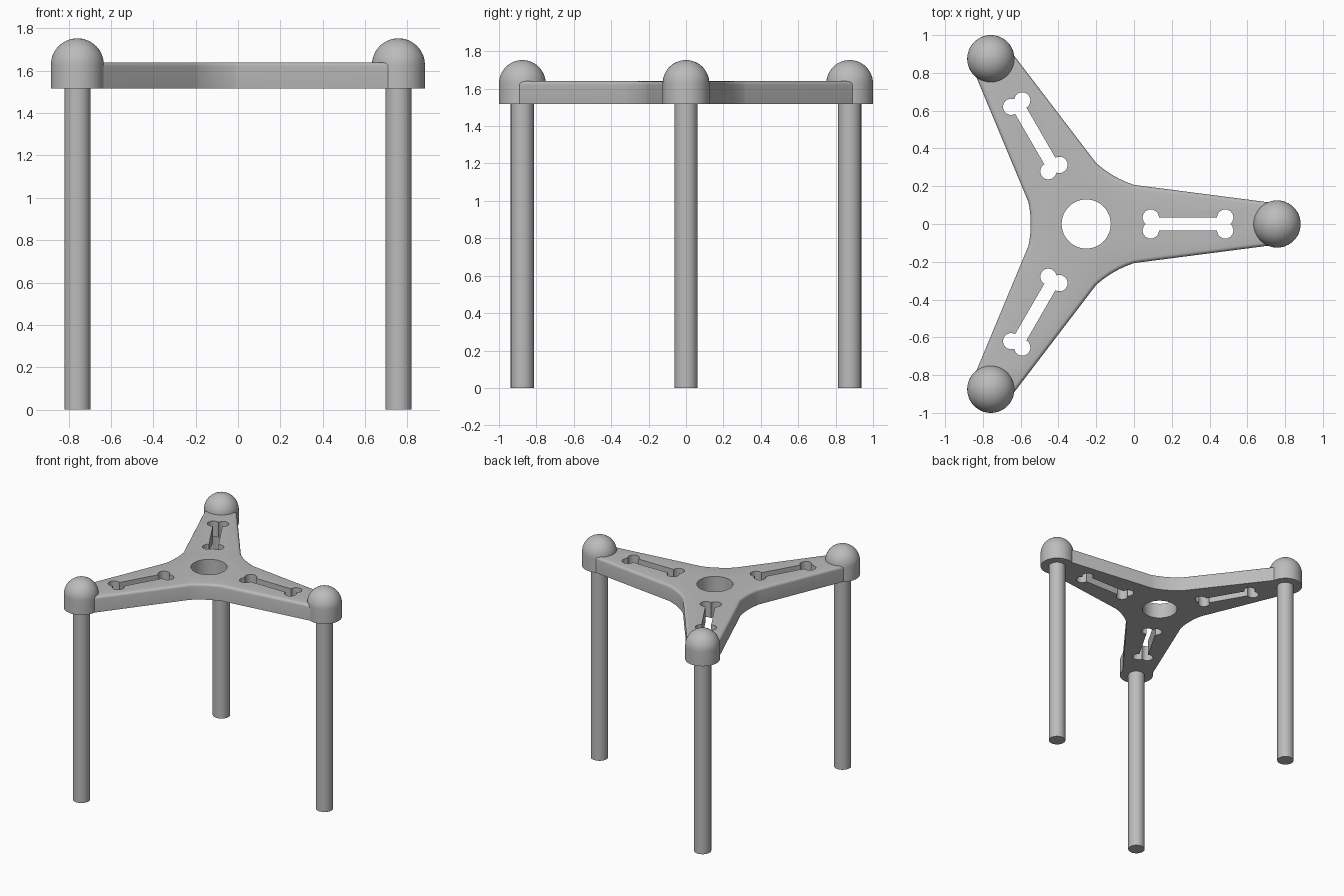
import bpy, bmesh, math
from mathutils import Matrix, Vector

if "Cube" in bpy.data.objects:
    bpy.data.objects.remove(bpy.data.objects["Cube"])

CX = -0.253                 # hub centre in x
REACH, CAP_R, LEG_R = 1.0104, 0.125, 0.062
Z0, Z1, CAP_Z = 1.517, 1.64, 1.628

grey = bpy.data.materials.new("matte grey")
grey.diffuse_color = (0.5, 0.5, 0.5, 1)
grey.use_nodes = True
grey.node_tree.nodes["Principled BSDF"].inputs["Base Color"].default_value = grey.diffuse_color


def finish(name, bm):
    bmesh.ops.recalc_face_normals(bm, faces=bm.faces)
    me = bpy.data.meshes.new(name)
    bm.to_mesh(me)
    bm.free()
    ob = bpy.data.objects.new(name, me)
    me.materials.append(grey)
    bpy.context.collection.objects.link(ob)
    return ob


def smooth(ob):
    bpy.ops.object.select_all(action='DESELECT')
    ob.select_set(True)
    bpy.context.view_layer.objects.active = ob
    bpy.ops.object.shade_smooth_by_angle(angle=math.radians(35))


def prism(bm, pts, z0, z1):
    """Extrude a 2D outline upward; returns the new top face."""
    f = bm.faces.new([bm.verts.new((x, y, z0)) for x, y in pts])
    ext = bmesh.ops.extrude_face_region(bm, geom=[f], use_keep_orig=True)["geom"]
    bmesh.ops.translate(bm, vec=(0, 0, z1 - z0),
                        verts=[g for g in ext if isinstance(g, bmesh.types.BMVert)])
    return next(g for g in ext if isinstance(g, bmesh.types.BMFace))


def lathe(name, profile, loc, steps=48):
    bm = bmesh.new()
    vs = [bm.verts.new((r, 0, z)) for r, z in profile]
    es = [bm.edges.new(p) for p in zip(vs, vs[1:])]
    bmesh.ops.spin(bm, geom=vs + es, cent=(0, 0, 0), axis=(0, 0, 1),
                   angle=math.tau, steps=steps)
    bmesh.ops.remove_doubles(bm, verts=bm.verts, dist=1e-4)
    ob = finish(name, bm)
    ob.location = loc
    smooth(ob)


def turn(pts, k):
    a = k * math.tau / 3
    c, s = math.cos(a), math.sin(a)
    return [(x * c - y * s + CX, x * s + y * c) for x, y in pts]


def arc(cx, cy, r, a0, a1, n):
    return [(cx + r * math.cos(math.radians(a0 + (a1 - a0) * i / n)),
             cy + r * math.sin(math.radians(a0 + (a1 - a0) * i / n))) for i in range(n + 1)]


# three-armed plate outline: arm flanks joined by shallow concave curves
root = (0.253, 0.207)
end = Vector((root[0] * -0.5 + root[1] * 0.866, root[0] * 0.866 + root[1] * 0.5))
start = Vector(root)
dip = -(start + end).normalized() * 0.012
web = [tuple(start.lerp(end, t / 8) + dip * (1 - (t / 4 - 1) ** 2)) for t in range(1, 8)]
arm = [(0.253, -0.207), (REACH, -0.109), (REACH + 0.05, -0.09),
       (REACH + 0.05, 0.09), (REACH, 0.109), root] + web
bm = bmesh.new()
top = prism(bm, [p for k in range(3) for p in turn(arm, k)], Z0, Z1)
bmesh.ops.bevel(bm, geom=list(top.edges), offset=0.02, segments=4,
                profile=0.5, affect='EDGES')
plate = finish("plate", bm)

# cutter: hub hole and a dog-bone slot in every arm
bm = bmesh.new()
prism(bm, turn(arc(0, 0, 0.13, 0, 352.5, 47), 0), Z0 - 0.1, Z1 + 0.1)
mid, a, b, r = 0.539, 0.197, 0.034, 0.043
low = math.degrees(math.asin(b / r))
slot = (arc(mid + a, b, r, -low, 180, 20)
        + arc(mid - a, b, r, 0, 180 + low, 20)
        + arc(mid - a, -b, r, 180 - low, 360, 20)[1:]
        + arc(mid + a, -b, r, 180, 360 + low, 20)[:-1])
for k in range(3):
    prism(bm, turn(slot, k), Z0 - 0.1, Z1 + 0.1)
cutter = finish("hole_cutter", bm)
cutter.hide_render = True

mod = plate.modifiers.new("holes", 'BOOLEAN')
mod.operation, mod.solver, mod.object = 'DIFFERENCE', 'EXACT', cutter
bpy.context.view_layer.objects.active = plate
bpy.ops.object.modifier_apply(modifier=mod.name)
bpy.data.objects.remove(cutter)
smooth(plate)

# legs and domed caps at the arm ends
dome = [(CAP_R * math.cos(t * math.pi / 24), CAP_Z + CAP_R * math.sin(t * math.pi / 24))
        for t in range(12)]
for k, side in enumerate(("right", "back", "front")):
    x, y = turn([(REACH, 0)], k)[0]
    lathe("leg_" + side, [(0, 0), (LEG_R, 0), (LEG_R, Z0 + 0.02), (0, Z0 + 0.02)], (x, y, 0))
    lathe("cap_" + side, [(0, Z0), (CAP_R, Z0)] + dome + [(0, CAP_Z + CAP_R)], (x, y, 0))
